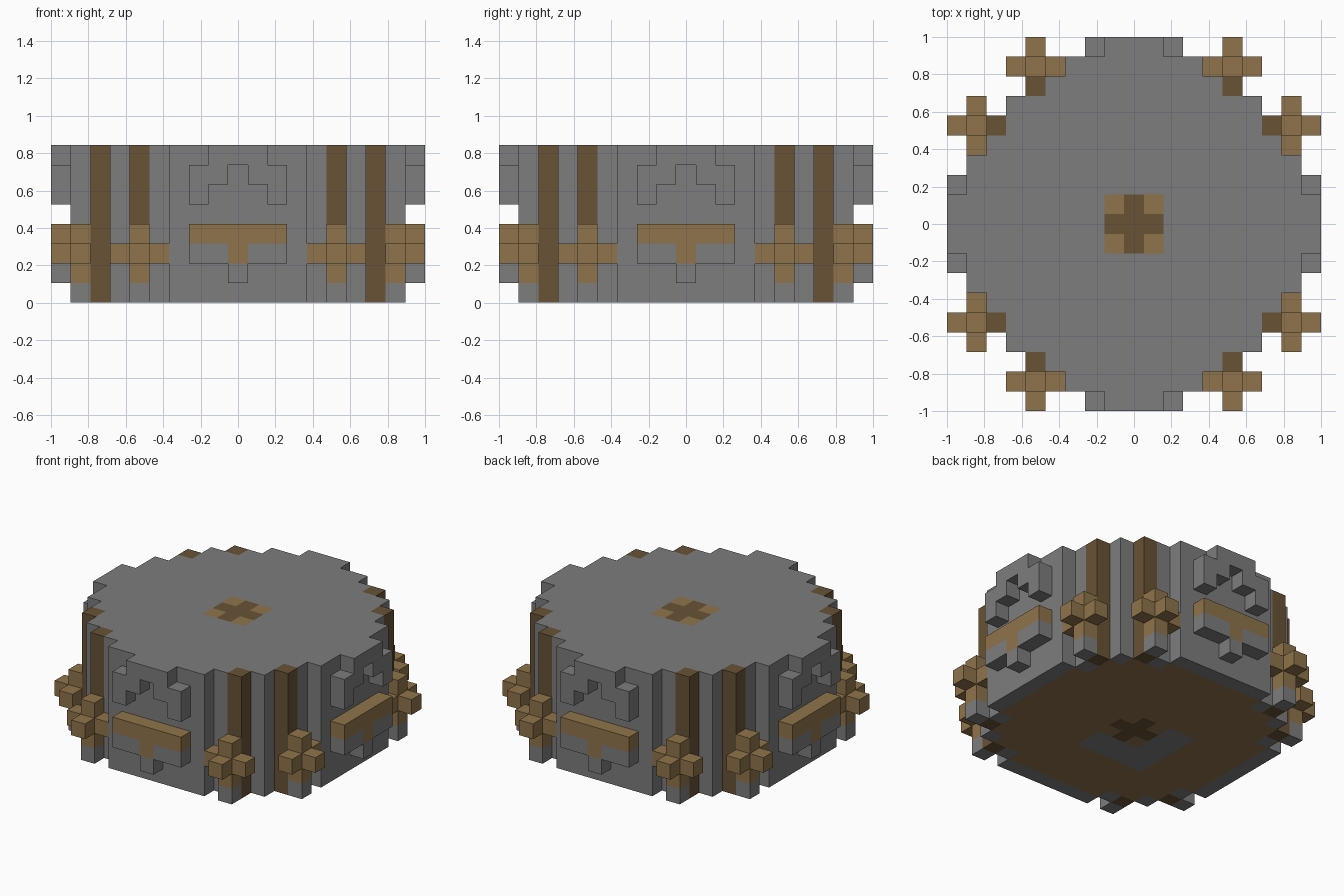
import bpy
import bmesh
from mathutils import Vector

cube = bpy.data.objects.get("Cube")
if cube:
    bpy.data.objects.remove(cube, do_unlink=True)

UNIT = 2 / 19      # edge of one block
HEIGHT = 8         # blocks from floor to top


def material(name, rgb):
    mat = bpy.data.materials.new(name)
    mat.use_nodes = True
    mat.diffuse_color = (*rgb, 1)
    mat.node_tree.nodes["Principled BSDF"].inputs["Base Color"].default_value = (*rgb, 1)
    return mat


MATERIALS = [
    material("stone_grey", (0.205, 0.205, 0.205)),
    material("light_bronze", (0.275, 0.174, 0.069)),
    material("dark_bronze", (0.138, 0.084, 0.036)),
]
GREY, LIGHT, DARK = range(3)


def spread(cells):
    """Repeat blocks on all four sides, mirrored left to right."""
    out = set()
    for x, y, z in cells:
        for a, b in ((x, y), (y, x)):
            out |= {(sx * a, sy * b, z) for sx in (-1, 1) for sy in (-1, 1)}
    return out


def column(x, y):
    return {(x, y, z) for z in range(HEIGHT)}


# Stepped round drum: half width of each row, from the middle outwards
half_widths = [8, 8, 8, 8, 7, 6, 6, 4, 3]
drum = set()
for row, half in enumerate(half_widths):
    for x in range(-half, half + 1):
        drum |= column(x, row) | column(x, -row)

# Upright pillars in the stepped corners
pillars = spread(column(5, 7))

# Knobs with five arms, each over a stone foot
knobs = spread({(5, 8, 2), (4, 8, 2), (6, 8, 2), (5, 9, 2), (5, 8, 1), (5, 8, 3)})
feet = spread({(5, 8, 0)})

# Raised arch at the top of each side
arches = spread({(0, 9, 7), (1, 9, 7), (1, 9, 6), (2, 9, 6), (2, 9, 5)})

# Raised bracket below the arch, with a bronze T
bracket_tees = spread({(0, 9, 3), (1, 9, 3), (2, 9, 3), (0, 9, 2)})
bracket_stones = spread({(1, 9, 2), (2, 9, 2), (0, 9, 1)})

plan = {(x, y) for x, y, z in drum | pillars}


def drum_colour(cell, normal):
    """Inlays on the top and the underside; plain stone elsewhere."""
    x, y, _ = cell
    if normal.z == 0:
        return GREY
    if max(abs(x), abs(y)) <= 1:
        return DARK if x * y == 0 else LIGHT
    if normal.z > 0 or (-3 <= x <= 1 and -3 <= y <= 1):
        return GREY
    inner = all(n in plan for n in ((x + 1, y), (x - 1, y), (x, y + 1), (x, y - 1)))
    return LIGHT if inner else GREY


parts = {
    "stone_drum": (drum, drum_colour),
    "corner_pillars": (pillars, DARK),
    "corner_knobs": (knobs, LIGHT),
    "knob_feet": (feet, GREY),
    "side_arches": (arches, GREY),
    "bracket_tees": (bracket_tees, LIGHT),
    "bracket_stones": (bracket_stones, GREY),
}
solid = set().union(*(cells for cells, _ in parts.values()))
AXES = [Vector(a) for a in ((1, 0, 0), (0, 1, 0), (0, 0, 1))]


def build(name, cells, colour):
    """Make one mesh from the exposed block faces of a part."""
    bm = bmesh.new()
    for cell in sorted(cells):
        centre = Vector(cell) + AXES[2] / 2
        for i in range(3):
            for sign in (-1, 1):
                normal = AXES[i] * sign
                if tuple(int(v) for v in Vector(cell) + normal) in solid:
                    continue
                u = AXES[(i + 1) % 3] / 2
                v = AXES[(i + 2) % 3] / 2 * sign
                mid = centre + normal / 2
                corners = (mid - u - v, mid + u - v, mid + u + v, mid - u + v)
                face = bm.faces.new([bm.verts.new(c * UNIT) for c in corners])
                face.material_index = colour(cell, normal) if callable(colour) else colour
    bmesh.ops.remove_doubles(bm, verts=bm.verts, dist=UNIT / 100)
    mesh = bpy.data.meshes.new(name)
    for mat in MATERIALS:
        mesh.materials.append(mat)
    bm.to_mesh(mesh)
    bm.free()
    bpy.context.collection.objects.link(bpy.data.objects.new(name, mesh))


for part_name, (part_cells, part_colour) in parts.items():
    build(part_name, part_cells, part_colour)
